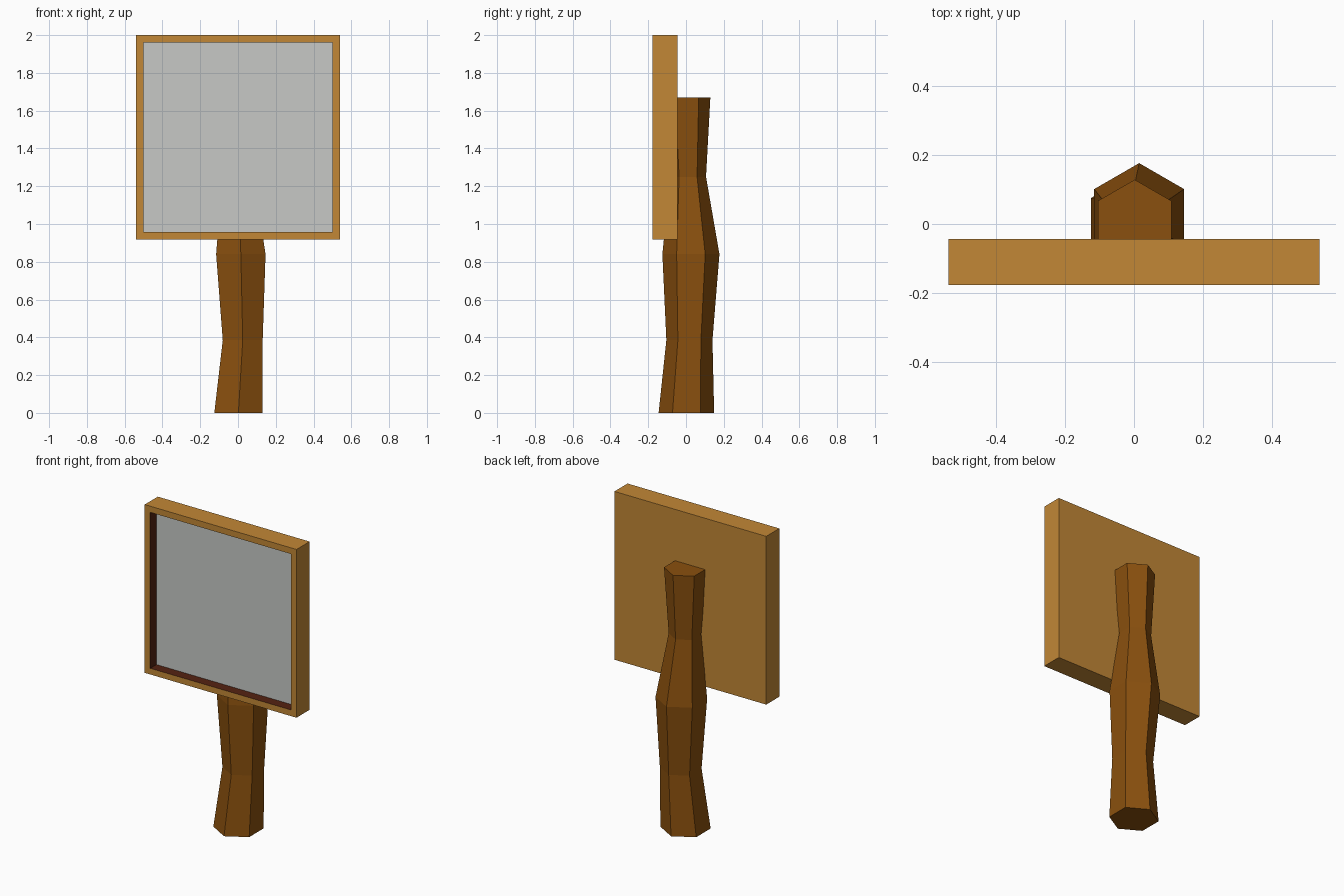
import bpy, bmesh, math

if "Cube" in bpy.data.objects:
    bpy.data.objects.remove(bpy.data.objects["Cube"])


def material(name, r, g, b):
    def lin(c):
        c /= 255
        return c / 12.92 if c <= 0.04045 else ((c + 0.055) / 1.055) ** 2.4
    m = bpy.data.materials.new(name)
    m.diffuse_color = (lin(r), lin(g), lin(b), 1)
    m.use_nodes = True
    m.node_tree.nodes["Principled BSDF"].inputs["Base Color"].default_value = m.diffuse_color
    return m


def finish(name, bm, mats):
    bmesh.ops.recalc_face_normals(bm, faces=bm.faces)
    me = bpy.data.meshes.new(name)
    bm.to_mesh(me)
    bm.free()
    for m in mats:
        me.materials.append(m)
    ob = bpy.data.objects.new(name, me)
    bpy.context.collection.objects.link(ob)
    return ob


dark_wood = material("post_brown", 138, 80, 14)
light_wood = material("frame_tan", 194, 135, 54)
recess_wood = material("recess_dark_brown", 84, 34, 17)
panel_grey = material("panel_grey", 199, 201, 198)

# Post: crooked hexagonal log, rings of (z, centre x, centre y, radius)
rings = [(0.0, 0.002, 0.002, 0.147), (0.385, 0.025, 0.018, 0.122),
         (0.84, 0.015, 0.026, 0.151), (1.25, 0.0, 0.011, 0.095),
         (1.67, 0.002, 0.005, 0.124)]
bm = bmesh.new()
loops = []
for z, cx, cy, r in rings:
    loop = []
    for i in range(6):
        a = math.radians(90 + 60 * i)
        y = cy + r * math.sin(a)
        if z > 1:
            y = max(y, -0.1)  # stay behind the sign panel
        loop.append(bm.verts.new((cx + r * math.cos(a), y, z)))
    loops.append(loop)
for lo, hi in zip(loops, loops[1:]):
    for i in range(6):
        j = (i + 1) % 6
        bm.faces.new((lo[i], lo[j], hi[j], hi[i]))
bm.faces.new(loops[0])
bm.faces.new(loops[-1])
finish("post", bm, [dark_wood])

# Sign board: box with the front face inset and pushed in
x, y0, y1, z0, z1 = 0.54, -0.177, -0.044, 0.918, 2.0
bm = bmesh.new()
bmesh.ops.create_cube(bm, size=1)
for v in bm.verts:
    v.co = (v.co.x * 2 * x,
            y0 if v.co.y < 0 else y1,
            z0 if v.co.z < 0 else z1)
bm.normal_update()
front = min(bm.faces, key=lambda f: f.calc_center_median().y)
bmesh.ops.inset_individual(bm, faces=[front], thickness=0.056)
walls = bmesh.ops.inset_individual(bm, faces=[front], thickness=0)["faces"]
for v in front.verts:
    v.co.y += 0.063
for f in walls:
    f.material_index = 1
front.material_index = 2
finish("sign_board", bm, [light_wood, recess_wood, panel_grey])
